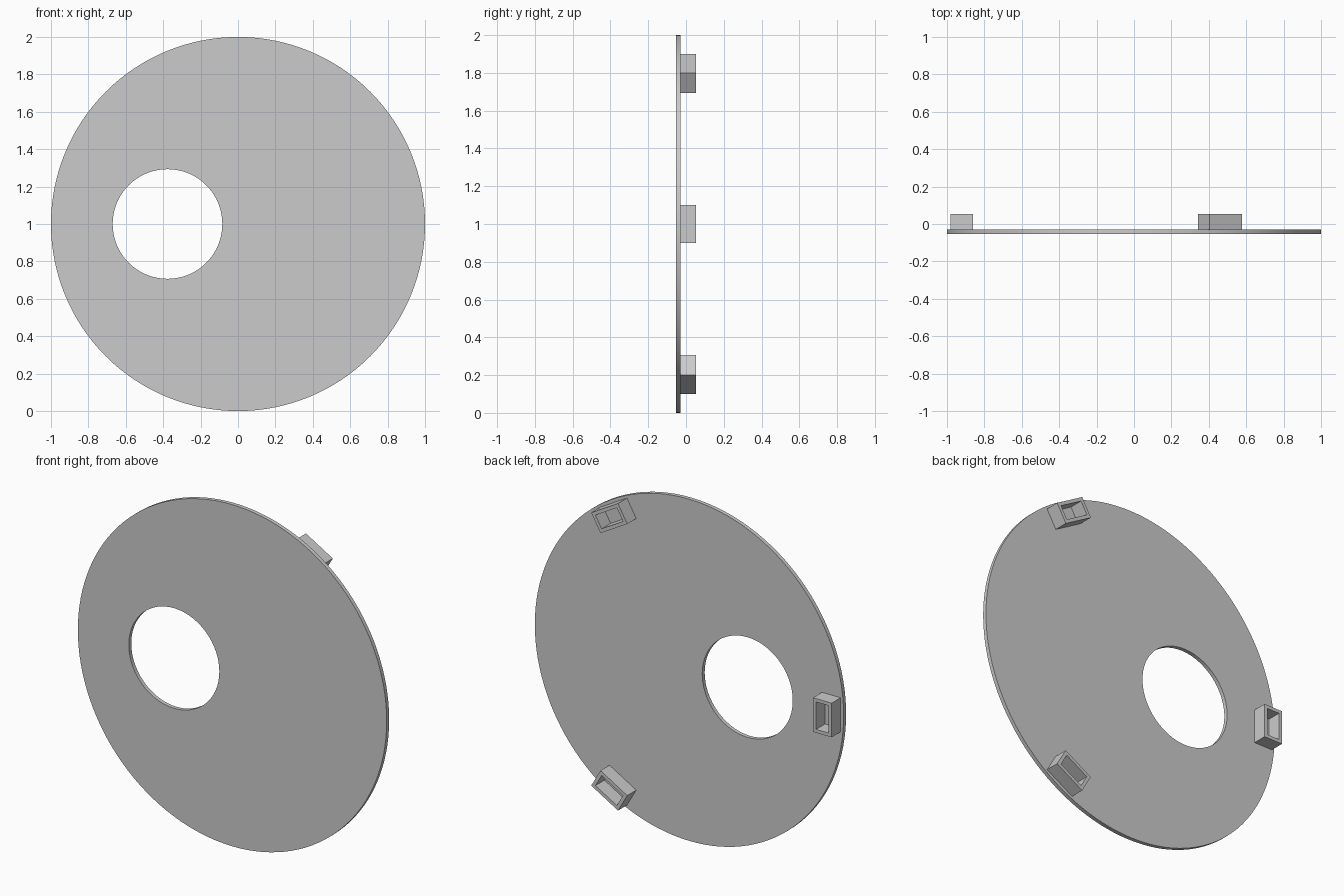
import bpy
import bmesh
from math import cos, sin, pi, radians
from mathutils import Matrix

cube = bpy.data.objects.get("Cube")
if cube:
    bpy.data.objects.remove(cube)

# Single grey finish
grey = bpy.data.materials.new("light_grey")
grey.use_nodes = True
colour = (0.6, 0.6, 0.6, 1)
grey.diffuse_color = colour
grey.node_tree.nodes["Principled BSDF"].inputs["Base Color"].default_value = colour

FRONT, FACE, BACK = -0.053, -0.03, 0.053
CENTRE_Z = 1.0


def add_object(name, bm):
    mesh = bpy.data.meshes.new(name)
    bm.to_mesh(mesh)
    bm.free()
    mesh.materials.append(grey)
    obj = bpy.data.objects.new(name, mesh)
    bpy.context.collection.objects.link(obj)
    return obj


def circle_edges(bm, x, radius, count):
    verts = [bm.verts.new((x + radius * cos(2 * pi * i / count), FRONT,
                           CENTRE_Z + radius * sin(2 * pi * i / count)))
             for i in range(count)]
    return [bm.edges.new((verts[i - 1], verts[i])) for i in range(count)]


# Thin disc with an off-centre round hole
bm = bmesh.new()
edges = circle_edges(bm, 0, 1.0, 128) + circle_edges(bm, -0.377, 0.293, 96)
bmesh.ops.triangle_fill(bm, edges=edges, use_beauty=True, normal=(0, -1, 0))
result = bmesh.ops.extrude_face_region(bm, geom=bm.faces[:], use_keep_orig=True)
moved = [v for v in result["geom"] if isinstance(v, bmesh.types.BMVert)]
bmesh.ops.translate(bm, verts=moved, vec=(0, FACE - FRONT, 0))
bmesh.ops.recalc_face_normals(bm, faces=bm.faces[:])
disc = add_object("disc", bm)
bpy.context.view_layer.objects.active = disc
disc.select_set(True)
bpy.ops.object.shade_smooth_by_angle(angle=radians(30))
disc.select_set(False)

# Three open rectangular sockets around the rim of the back
for name, angle in (("right_socket", 180), ("upper_socket", -60), ("lower_socket", 60)):
    bm = bmesh.new()
    bmesh.ops.create_cube(bm, size=1)
    caps = [f for f in bm.faces if abs(f.normal.y) > 0.5]
    bmesh.ops.delete(bm, geom=caps, context="FACES_ONLY")
    bmesh.ops.scale(bm, verts=bm.verts, vec=(0.12, BACK - FACE, 0.2))
    bmesh.ops.translate(bm, verts=bm.verts, vec=(0.92, (BACK + FACE) / 2, 0))
    bmesh.ops.rotate(bm, verts=bm.verts, cent=(0, 0, 0),
                     matrix=Matrix.Rotation(radians(angle), 3, "Y"))
    bmesh.ops.translate(bm, verts=bm.verts, vec=(0, 0, CENTRE_Z))
    socket = add_object(name, bm)
    wall = socket.modifiers.new("wall", "SOLIDIFY")
    wall.thickness = 0.02
    wall.offset = -1
    wall.use_even_offset = True
